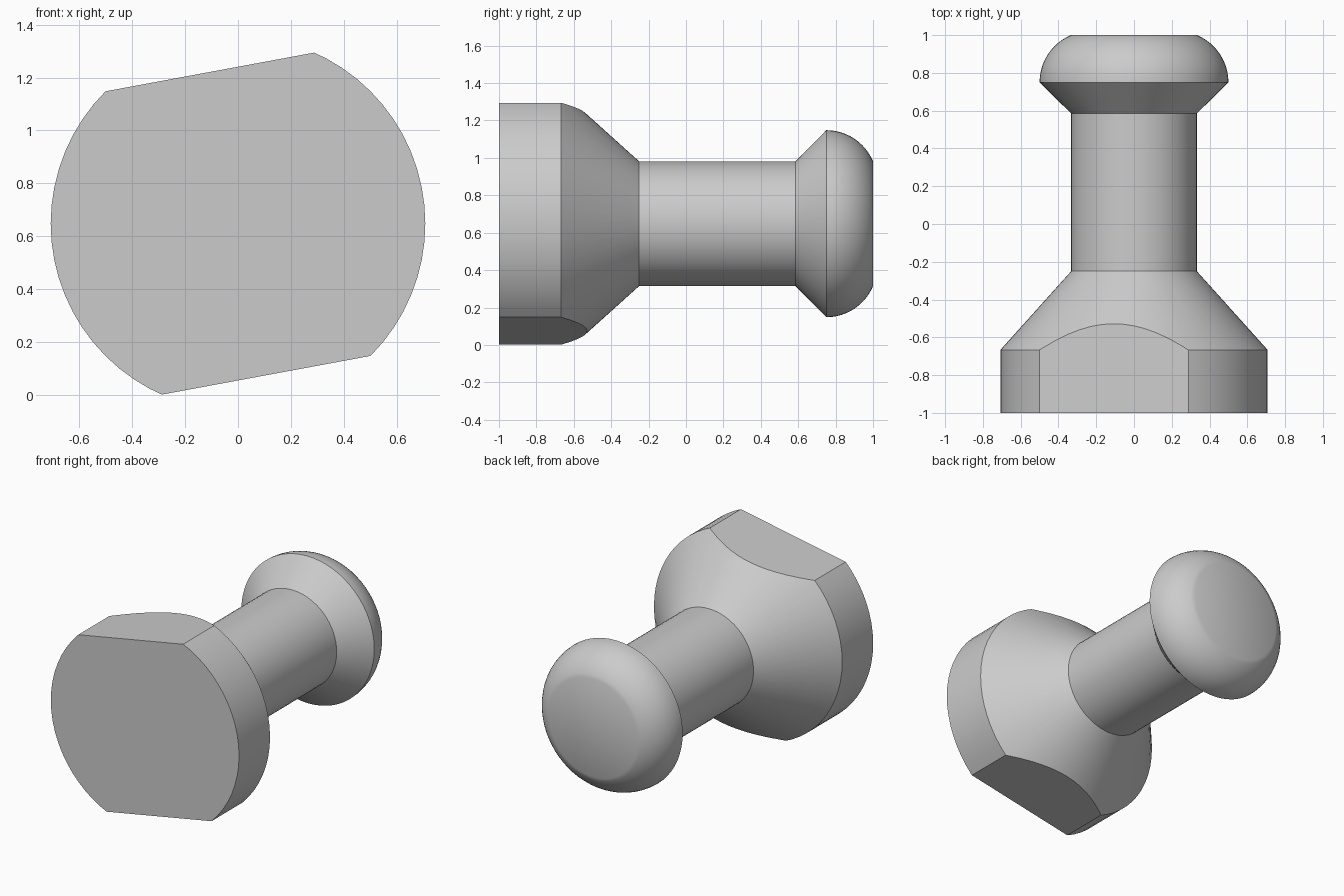
import bpy, bmesh
from math import sin, cos, radians, tau
from mathutils import Vector

cube = bpy.data.objects.get("Cube")
if cube:
    bpy.data.objects.remove(cube, do_unlink=True)

SIDES = 64
AXIS_Z = 0.648
SHAFT_R, BASE_R, HEAD_R = 0.333, 0.708, 0.5

# Profile (radius, y) from the front base to the rounded back end
profile = [(BASE_R, -1), (BASE_R, -0.667), (SHAFT_R, -0.25), (SHAFT_R, 0.585)]
ARC_R, ARC_END, STEPS = 0.271, 67.4, 12
for i in range(STEPS + 1):
    a = radians(ARC_END * i / STEPS)
    profile.append((HEAD_R - ARC_R + ARC_R * cos(a), 0.75 + ARC_R * sin(a)))

# Turned body around the y axis
bm = bmesh.new()
rings = [[bm.verts.new((r * cos(tau * k / SIDES), y, r * sin(tau * k / SIDES)))
          for k in range(SIDES)] for r, y in profile]
for a, b in zip(rings, rings[1:]):
    for k in range(SIDES):
        n = (k + 1) % SIDES
        bm.faces.new((a[k], a[n], b[n], b[k]))
bm.faces.new(rings[0])
bm.faces.new(rings[-1])

# Two parallel flats cut across the base, slightly tilted
tilt = radians(10.5)
normal = Vector((-sin(tilt), 0, cos(tilt)))
for side in (normal, -normal):
    cut = bmesh.ops.bisect_plane(
        bm, geom=bm.verts[:] + bm.edges[:] + bm.faces[:], dist=1e-5,
        plane_co=side * 0.583, plane_no=side, clear_outer=True)
    bmesh.ops.holes_fill(bm, edges=[e for e in bm.edges if e.is_boundary], sides=0)

bmesh.ops.recalc_face_normals(bm, faces=bm.faces[:])
bmesh.ops.translate(bm, verts=bm.verts[:], vec=(0, 0, AXIS_Z))
mesh = bpy.data.meshes.new("peg_body")
bm.to_mesh(mesh)
bm.free()

# Plain grey material
grey = bpy.data.materials.new("light_grey")
grey.use_nodes = True
colour = (0.6, 0.6, 0.6, 1)
grey.diffuse_color = colour
grey.node_tree.nodes["Principled BSDF"].inputs["Base Color"].default_value = colour
mesh.materials.append(grey)

body = bpy.data.objects.new("peg_body", mesh)
bpy.context.collection.objects.link(body)
bpy.ops.object.select_all(action="DESELECT")
body.select_set(True)
bpy.context.view_layer.objects.active = body
bpy.ops.object.shade_smooth_by_angle(angle=radians(30))
